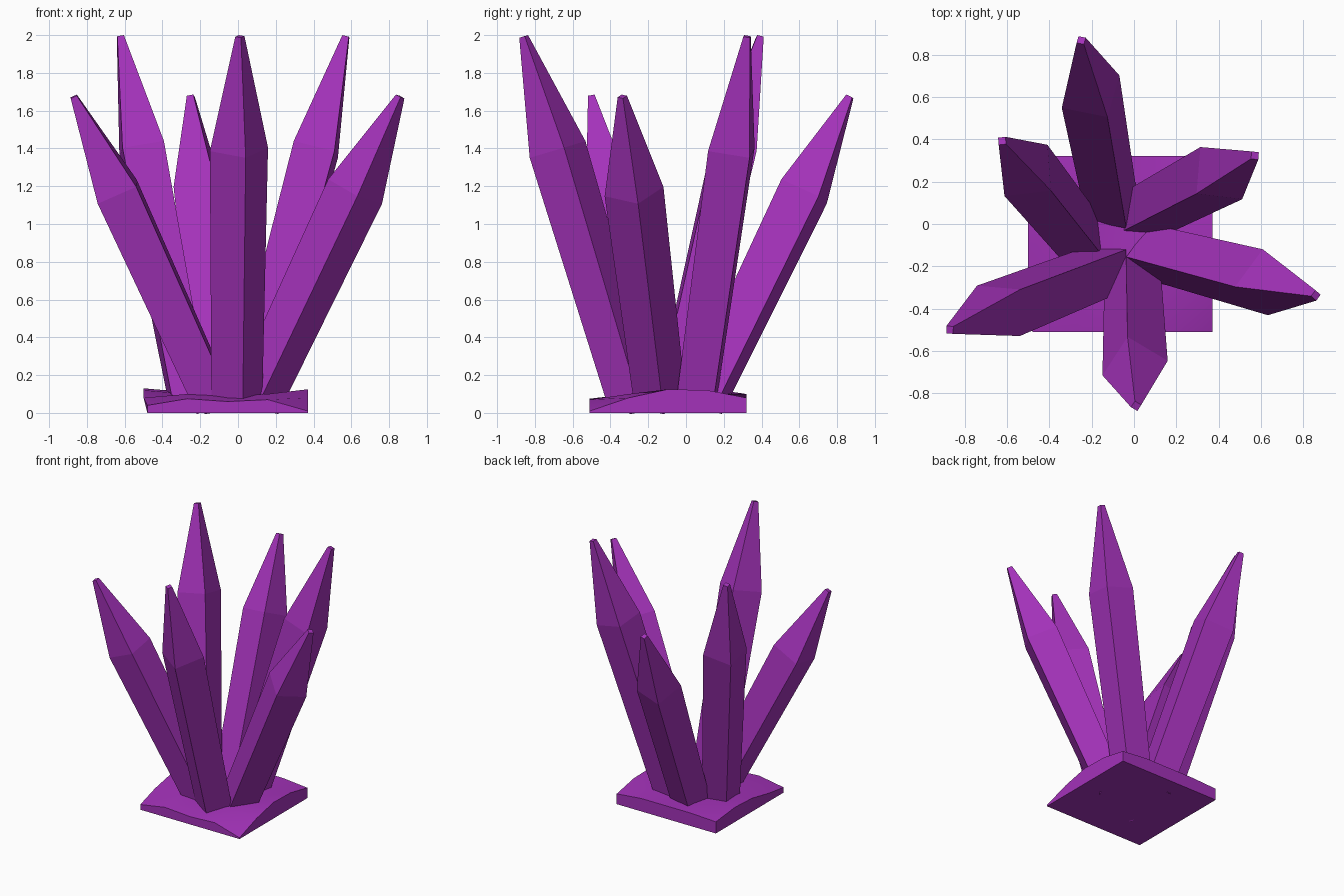
import bpy, bmesh
from math import radians, sin, cos, atan
from mathutils import Vector

if "Cube" in bpy.data.objects:
    bpy.data.objects.remove(bpy.data.objects["Cube"])

purple = bpy.data.materials.new("crystal purple")
purple.diffuse_color = (0.37, 0.032, 0.49, 1)
purple.use_nodes = True
purple.node_tree.nodes["Principled BSDF"].inputs["Base Color"].default_value = purple.diffuse_color


def finish(bm, name):
    bmesh.ops.recalc_face_normals(bm, faces=bm.faces)
    me = bpy.data.meshes.new(name)
    bm.to_mesh(me)
    bm.free()
    me.materials.append(purple)
    ob = bpy.data.objects.new(name, me)
    bpy.context.collection.objects.link(ob)
    return ob


# Four-sided leaning shard: foot, wide shoulder, small blunt tip
def crystal(name, shoulder, azimuth, slope, tip_z, roll):
    az, tilt, r0 = radians(azimuth), atan(slope), radians(roll)
    u = Vector((cos(az) * cos(tilt), sin(az) * cos(tilt), -sin(tilt)))
    v = Vector((-sin(az), cos(az), 0))
    s = Vector(shoulder)
    lean = Vector((cos(az) * slope, sin(az) * slope, 1))
    bm = bmesh.new()
    rings = []
    for z, r in ((0.05, 0.138), (s.z, 0.158), (tip_z, 0.025)):
        c = s + lean * (z - s.z)
        ring = []
        for k in range(4):
            a = r0 + radians(90 * k)
            ring.append(bm.verts.new(c + (v * cos(a) - u * sin(a)) * r))
        rings.append(ring)
    for lo, hi in zip(rings, rings[1:]):
        for k in range(4):
            j = (k + 1) % 4
            bm.faces.new((lo[k], lo[j], hi[j], hi[k]))
    bm.faces.new(rings[0])
    bm.faces.new(rings[-1])
    finish(bm, name)


# Three tall and three short shards
tall = [((0.005, -0.68), -88.4), ((0.412, 0.24), 27.6), ((-0.51, 0.253), 129)]
short = [((-0.205, 0.625), 100.4), ((0.62, -0.275), -14.6), ((-0.64, -0.41), 201.4)]
for i, ((x, y), az) in enumerate(tall):
    crystal(f"tall_crystal_{i + 1}", (x, y, 1.395), az, 0.30, 1.993, 11.5)
for i, ((x, y), az) in enumerate(short):
    crystal(f"short_crystal_{i + 1}", (x, y, 1.172), az, 0.49, 1.675, 21)

# Rocky base: square slab with an uneven top
heights = [
    (0.04, 0.075, 0.06, 0.07, 0.01),
    (0.08, 0.10, 0.09, 0.10, 0.08),
    (0.12, 0.10, 0.09, 0.10, 0.125),
    (0.13, 0.11, 0.09, 0.10, 0.12),
    (0.09, 0.10, 0.10, 0.10, 0.08),
]
bm = bmesh.new()
n = 5
top, low = {}, {}
for j in range(n):
    for i in range(n):
        x, y = -0.48 + 0.2125 * i, -0.51 + 0.2075 * j
        bulge = -0.02 if i == 0 and 0 < j < 4 else 0
        top[i, j] = bm.verts.new((x + bulge, y, heights[j][i]))
        if i in (0, n - 1) or j in (0, n - 1):
            low[i, j] = bm.verts.new((x, y, 0))
for j in range(n - 1):
    for i in range(n - 1):
        bm.faces.new((top[i, j], top[i + 1, j], top[i + 1, j + 1], top[i, j + 1]))
m = n - 1
rim = ([(i, 0) for i in range(m)] + [(m, j) for j in range(m)]
       + [(m - i, m) for i in range(m)] + [(0, m - j) for j in range(m)])
for a, b in zip(rim, rim[1:] + rim[:1]):
    bm.faces.new((low[a], low[b], top[b], top[a]))
bm.faces.new([low[k] for k in rim])
base = finish(bm, "rock_base")
bpy.context.view_layer.objects.active = base
base.select_set(True)
bpy.ops.object.shade_smooth_by_angle(angle=radians(40))
